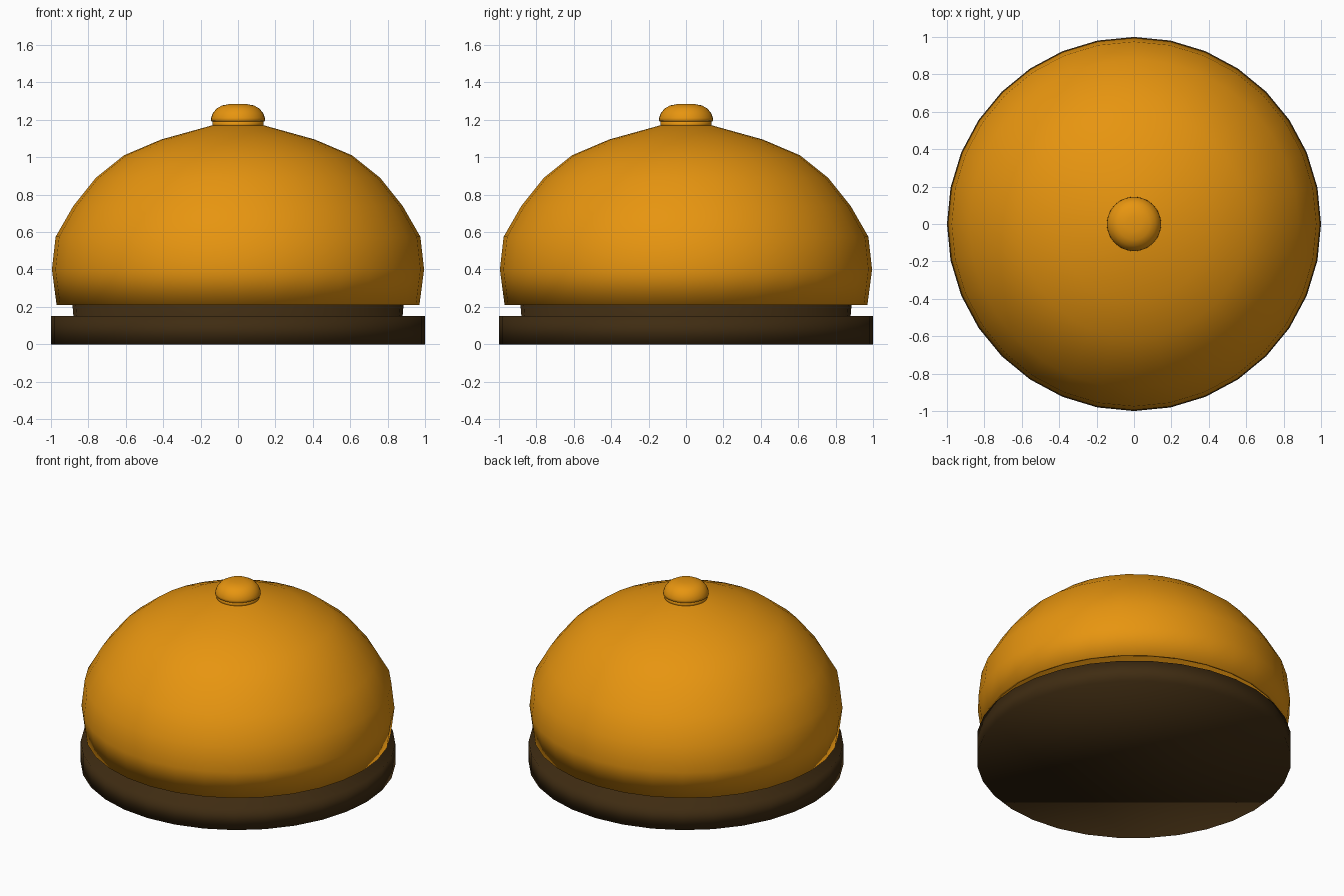
import bpy, bmesh, math

if "Cube" in bpy.data.objects:
    bpy.data.objects.remove(bpy.data.objects["Cube"])

SEGMENTS = 32


def material(name, colour):
    mat = bpy.data.materials.new(name)
    mat.diffuse_color = (*colour, 1)
    mat.use_nodes = True
    mat.node_tree.nodes["Principled BSDF"].inputs["Base Color"].default_value = mat.diffuse_color
    return mat


def lathe(name, profile, mat, cap_start=False, cap_end=True):
    """Spin a (radius, height) profile around z, with optional flat caps."""
    bm = bmesh.new()
    rings = []
    for r, z in profile:
        rings.append([bm.verts.new((r * math.cos(a), r * math.sin(a), z))
                      for a in (2 * math.pi * i / SEGMENTS for i in range(SEGMENTS))])
    for low, high in zip(rings, rings[1:]):
        for i in range(SEGMENTS):
            j = (i + 1) % SEGMENTS
            bm.faces.new((low[i], low[j], high[j], high[i]))
    if cap_start:
        bm.faces.new(rings[0][::-1])
    if cap_end:
        bm.faces.new(rings[-1])
    for f in bm.faces:
        f.smooth = True
    mesh = bpy.data.meshes.new(name)
    bm.to_mesh(mesh)
    bm.free()
    mesh.materials.append(mat)
    obj = bpy.data.objects.new(name, mesh)
    bpy.context.collection.objects.link(obj)
    return obj


brass = material("brass", (0.80, 0.30, 0.005))
dark = material("dark_brown", (0.05, 0.025, 0.006))

# Round base with a raised inner step
lathe("base", [(1, 0), (1, 0.15), (0.88, 0.15), (0.885, 0.21)], dark, cap_start=True)

# Hollow bell dome, open underneath
dome = lathe("bell_dome", [(0.97, 0.21), (0.995, 0.40), (0.975, 0.575), (0.88, 0.74),
                           (0.76, 0.89), (0.61, 1.01), (0.41, 1.095), (0.14, 1.17)], brass)
shell = dome.modifiers.new("shell", 'SOLIDIFY')
shell.thickness = 0.02
shell.offset = -1

# Push button on a short neck
lathe("button_neck", [(0.137, 1.16), (0.137, 1.195)], brass, cap_start=True)
lathe("button", [(0.137, 1.19), (0.145, 1.195), (0.144, 1.21), (0.135, 1.235), (0.115, 1.26),
                 (0.085, 1.277), (0.04, 1.285)], brass, cap_start=True)
